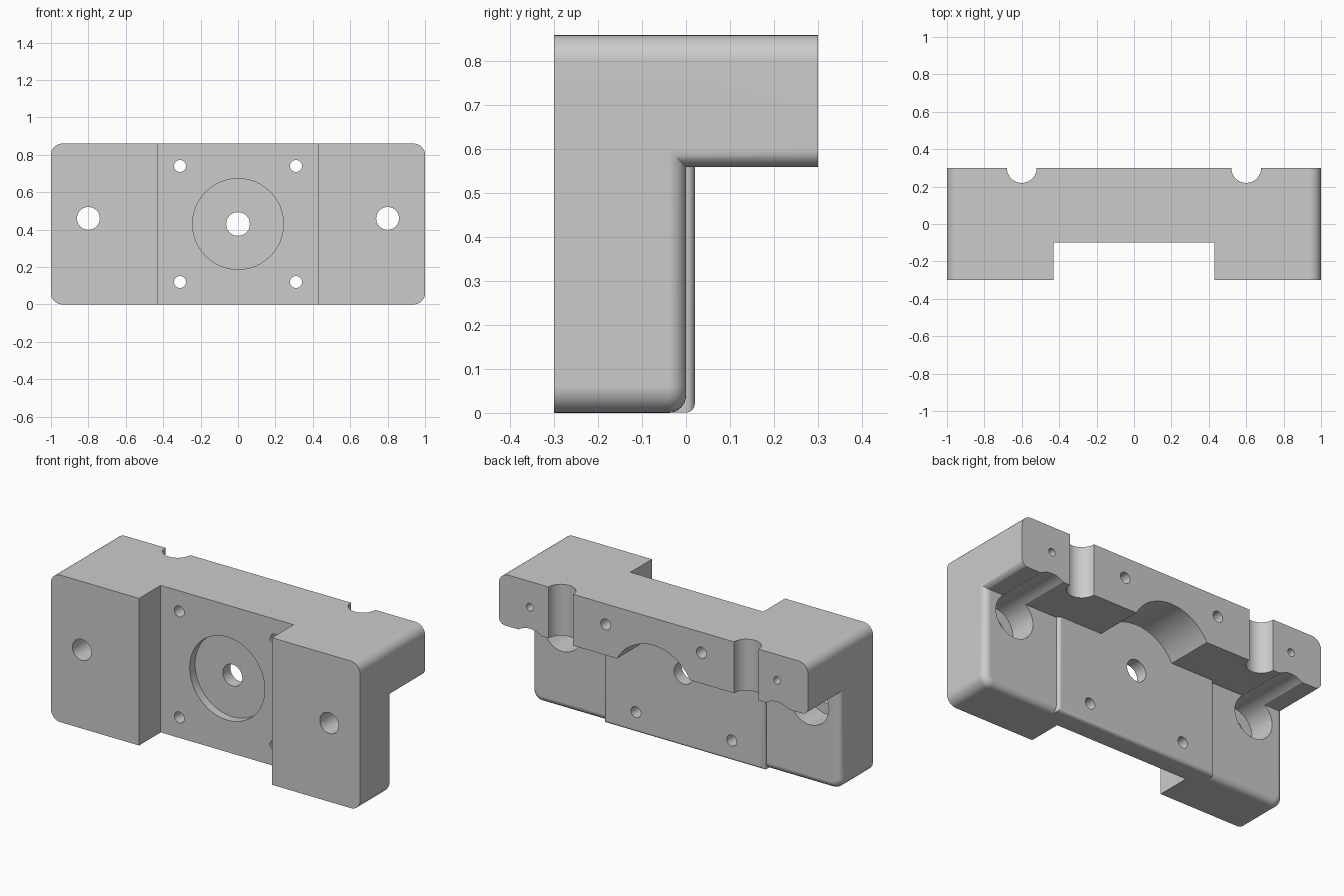
import bpy, bmesh, math
from mathutils import Matrix, Vector

old = bpy.data.objects.get("Cube")
if old:
    bpy.data.objects.remove(old, do_unlink=True)

# Single material
grey = bpy.data.materials.new("machined_grey")
grey.use_nodes = True
colour = (0.6, 0.6, 0.6, 1)
grey.diffuse_color = colour
grey.node_tree.nodes["Principled BSDF"].inputs["Base Color"].default_value = colour


def make_object(name, bm):
    bmesh.ops.recalc_face_normals(bm, faces=bm.faces)
    mesh = bpy.data.meshes.new(name)
    bm.to_mesh(mesh)
    bm.free()
    mesh.materials.append(grey)
    obj = bpy.data.objects.new(name, mesh)
    bpy.context.collection.objects.link(obj)
    return obj


def box(name, lo, hi, rounds=()):
    """Box between two corners; rounds holds (radius, edge rule) pairs."""
    lo, hi = Vector(lo), Vector(hi)
    bm = bmesh.new()
    bmesh.ops.create_cube(bm, size=1)
    for v in bm.verts:
        v.co = (lo + hi) / 2 + v.co * (hi - lo)
    for radius, rule in rounds:
        edges = [e for e in bm.edges if rule(*[v.co for v in e.verts])]
        bmesh.ops.bevel(bm, geom=edges, offset=radius, segments=8,
                        profile=0.5, affect='EDGES', clamp_overlap=True)
    return make_object(name, bm)


def cylinder(name, start, end, radius):
    start, end = Vector(start), Vector(end)
    axis = end - start
    turn = Vector((0, 0, 1)).rotation_difference(axis).to_matrix().to_4x4()
    bm = bmesh.new()
    bmesh.ops.create_cone(bm, cap_ends=True, segments=48, radius1=radius,
                          radius2=radius, depth=axis.length,
                          matrix=Matrix.Translation((start + end) / 2) @ turn)
    return make_object(name, bm)


def bore(x, z, radius, y0, y1):
    return cylinder("bore_cutter", (x, y0, z), (x, y1, z), radius)


def combine(target, tool, operation):
    tool.hide_render = True
    bpy.context.view_layer.objects.active = target
    mod = target.modifiers.new("combine", 'BOOLEAN')
    mod.operation = operation
    mod.solver = 'EXACT'
    mod.object = tool
    bpy.ops.object.modifier_apply(modifier=mod.name)
    bpy.data.objects.remove(tool, do_unlink=True)


def near(a, b):
    return abs(a - b) < 1e-4


def along_y(a, b, z):
    return near(a.z, z) and near(b.z, z) and near(a.x, b.x)


def back_rim(y, top):
    return lambda a, b: (near(a.y, y) and near(b.y, y)
                         and not (near(a.z, top) and near(b.z, top)))


# Overhanging upper block with its clearance arch
H, UNDER, BACK, MID = 0.86, 0.56, 0.3, 0.43
body = box("bracket_body", (-1, -BACK, UNDER), (1, BACK, H),
           [(0.06, lambda a, b: along_y(a, b, H)),
            (0.04, lambda a, b: along_y(a, b, UNDER))])
combine(body, bore(0, MID, 0.27, -0.06, 0.5), 'DIFFERENCE')

# Lower leg and raised rear pad, both reaching up inside the block
leg = box("leg", (-1, -BACK, 0), (1, 0, 0.74),
          [(0.06, lambda a, b: along_y(a, b, 0)),
           (0.04, back_rim(0, 0.74))])
pad = box("rear_pad", (-0.52, -0.17, 0.001), (0.52, 0.02, 0.76),
          [(0.02, back_rim(0.02, 0.76))])
combine(body, leg, 'UNION')
combine(body, pad, 'UNION')

# Front slot, round recess and centre hole
cutters = [
    box("slot_cutter", (-0.43, -0.5, -0.2), (0.43, -0.1, 1.1)),
    bore(0, MID, 0.243, -0.21, -0.05),
    bore(0, MID, 0.063, -0.22, 0.2),
]
# Mirrored mounting holes, counterbores, blind holes and rear notches
for side in (-1, 1):
    cutters += [
        bore(side * 0.8, 0.46, 0.061, -0.5, 0.1),
        bore(side * 0.8, 0.46, 0.124, -0.16, 0.5),
        bore(side * 0.8, 0.71, 0.022, 0.1, 0.5),
        bore(side * 0.31, 0.12, 0.032, -0.23, 0.2),
        bore(side * 0.31, 0.74, 0.032, -0.23, 0.5),
        cylinder("notch_cutter", (side * 0.6, BACK, 0.5), (side * 0.6, BACK, 1), 0.08),
    ]
for cutter in cutters:
    combine(body, cutter, 'DIFFERENCE')

# Smooth fillets and bores, crisp machined edges
bpy.ops.object.select_all(action='DESELECT')
body.select_set(True)
bpy.context.view_layer.objects.active = body
bpy.ops.object.shade_smooth_by_angle(angle=math.radians(30))
flat = body.modifiers.new("flat_face_normals", 'WEIGHTED_NORMAL')
flat.keep_sharp = True
